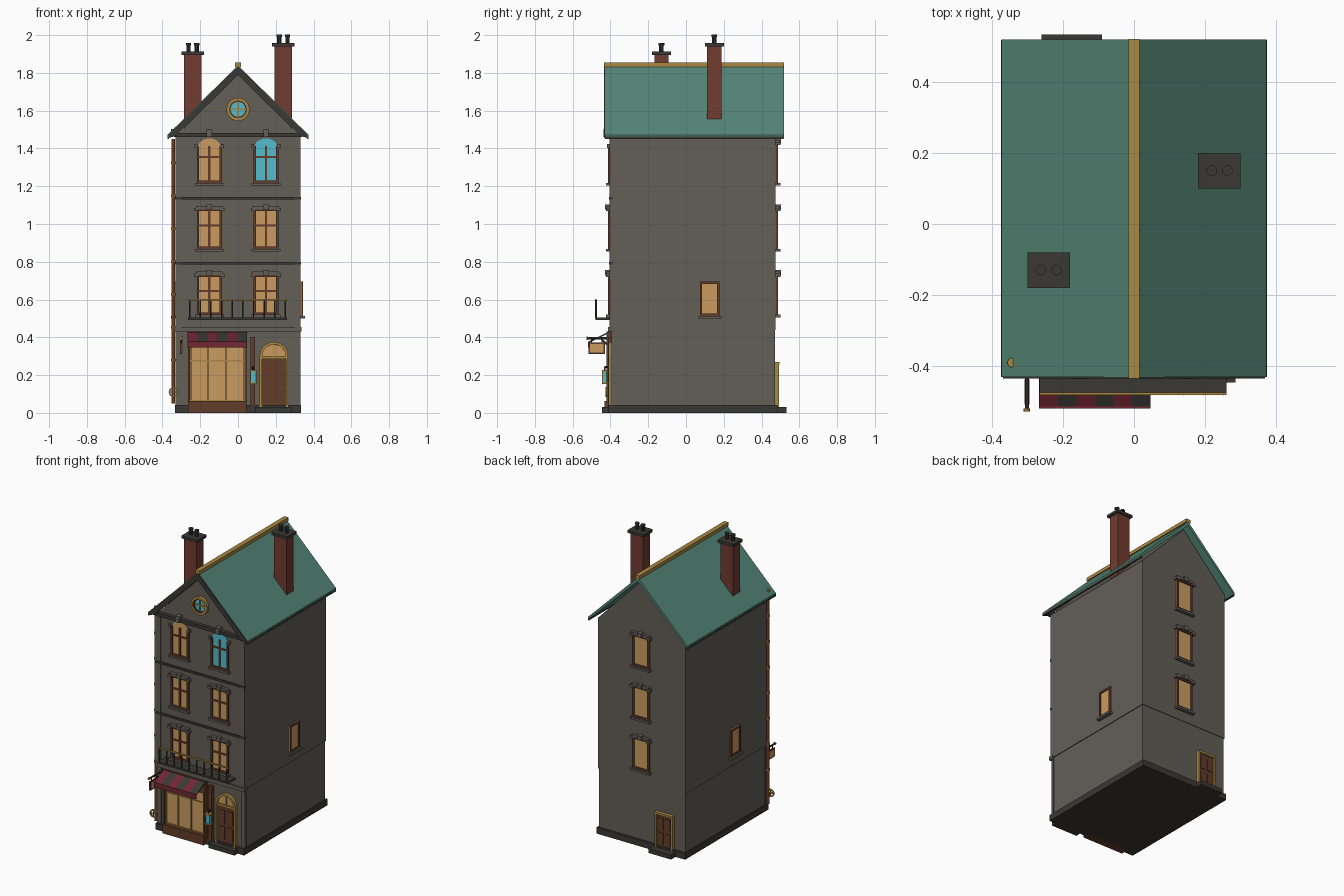
import bpy, bmesh, math
from mathutils import Matrix, Vector

if "Cube" in bpy.data.objects:
    bpy.data.objects.remove(bpy.data.objects["Cube"])

COLOURS = {
    "stone": (0.125, 0.112, 0.097), "dark_iron": (0.042, 0.040, 0.034),
    "roof_green": (0.088, 0.235, 0.180), "amber_glass": (0.60, 0.33, 0.12),
    "cyan_glass": (0.09, 0.50, 0.60), "gold": (0.40, 0.25, 0.055),
    "brick": (0.165, 0.045, 0.030), "brown_wood": (0.125, 0.045, 0.022),
    "dark_red": (0.17, 0.020, 0.032), "copper": (0.48, 0.16, 0.05)}
MATS = {}
for cname, c in COLOURS.items():
    MATS[cname] = bpy.data.materials.new(cname)
    MATS[cname].diffuse_color = (*c, 1)


class Part:
    """Collects boxes, prisms and rods into one object; local -y points out of the wall."""
    def __init__(self, name, place=Matrix()):
        self.name, self.place, self.bm, self.slots = name, place, bmesh.new(), []

    def paint(self, faces, mat):
        if mat not in self.slots:
            self.slots.append(mat)
        for f in faces:
            f.material_index = self.slots.index(mat)

    def prism(self, pts, y0, y1, mat):
        a = [self.bm.verts.new((x, y0, z)) for x, z in pts]
        b = [self.bm.verts.new((x, y1, z)) for x, z in pts]
        n = len(pts)
        faces = [self.bm.faces.new(a), self.bm.faces.new(b[::-1])]
        faces += [self.bm.faces.new((a[i], b[i], b[(i + 1) % n], a[(i + 1) % n])) for i in range(n)]
        self.paint(faces, mat)
        return self

    def box(self, x0, x1, y0, y1, z0, z1, mat):
        return self.prism([(x0, z0), (x1, z0), (x1, z1), (x0, z1)], y0, y1, mat)

    def rod(self, p, q, r, mat, sides=8):
        p, q = Vector(p), Vector(q)
        m = Matrix.Translation((p + q) / 2) @ (q - p).to_track_quat('Z', 'Y').to_matrix().to_4x4()
        ret = bmesh.ops.create_cone(self.bm, cap_ends=True, segments=sides, radius1=r,
                                    radius2=r, depth=(q - p).length, matrix=m)
        self.paint({f for v in ret["verts"] for f in v.link_faces}, mat)
        return self

    def ring(self, cx, cz, r0, r1, y0, y1, mat, a0=0, a1=360, n=24):
        def pt(r, i):
            t = math.radians(a0 + (a1 - a0) * i / n)
            return cx + r * math.cos(t), cz + r * math.sin(t)
        for i in range(n):
            self.prism([pt(r0, i), pt(r1, i), pt(r1, i + 1), pt(r0, i + 1)], y0, y1, mat)
        return self

    def done(self):
        bmesh.ops.recalc_face_normals(self.bm, faces=self.bm.faces)
        me = bpy.data.meshes.new(self.name)
        self.bm.to_mesh(me)
        self.bm.free()
        for s in self.slots:
            me.materials.append(MATS[s])
        ob = bpy.data.objects.new(self.name, me)
        ob.matrix_world = self.place
        bpy.context.collection.objects.link(ob)


def arc(cx, cz, rx, rz, n=12):
    return [(cx + rx * math.cos(math.pi * i / n), cz + rz * math.sin(math.pi * i / n)) for i in range(n + 1)]


def wall(side, u=0.0):
    turn, pos = {"front": (0, (u, -0.40, 0)), "back": (180, (u, 0.475, 0)),
                 "right": (90, (0.33, u, 0)), "left": (-90, (-0.33, u, 0))}[side]
    return Matrix.Translation(pos) @ Matrix.Rotation(math.radians(turn), 4, 'Z')


# Main walls with gable, plinth and steps
Part("ground_floor_walls").box(-.325, .325, -.388, .471, 0.03, .44, "stone").done()
Part("upper_walls").prism([(-.33, .44), (.33, .44), (.33, 1.46), (0, 1.80), (-.33, 1.46)],
                          -.40, .475, "stone").done()
Part("plinth").box(-.333, .333, -.41, .485, 0, .042, "dark_iron").done()
Part("front_step").box(.09, .285, -.445, -.40, 0, .03, "dark_iron").done()
Part("back_step").box(-.26, -.09, .47, .533, 0, .03, "dark_iron").done()

# Facade bands and corner pilasters
trim = Part("facade_trim")
trim.box(-.336, .336, -.412, -.38, .43, .455, "stone")
for z in (.785, 1.13):
    trim.box(-.333, .333, -.408, -.39, z, z + .014, "dark_iron")
for s in (-1, 1):
    trim.box(*sorted((s * .30, s * .332)), -.405, -.39, .455, 1.46, "stone")
    trim.box(*sorted((s * .30, s * .33)), -.395, -.38, .04, .43, "stone")
trim.box(-.34, .34, -.425, -.39, 1.46, 1.482, "dark_iron").done()

# Roof, barge boards and ridge
Part("roof").prism([(-.373, 1.472), (0, 1.84), (.373, 1.472), (.373, 1.452), (0, 1.812), (-.373, 1.452)],
                   -.43, .518, "roof_green").done()
barge = Part("barge_boards")
for s in (-1, 1):
    barge.prism([(s * .368, 1.472), (0, 1.836), (0, 1.79), (s * .325, 1.468), (s * .368, 1.455)],
                -.434, -.41, "dark_iron")
    barge.box(*sorted((s * .366, s * .374)), -.43, .517, 1.450, 1.462, "dark_iron")
barge.done()
Part("ridge_cap").box(-.016, .016, -.434, .52, 1.832, 1.855, "gold").done()

# Chimneys
for name, x, y, z0, top in (("left_chimney", -.24, -.13, 1.50, 1.90), ("right_chimney", .24, .15, 1.50, 1.945)):
    ch = Part(name, Matrix.Translation((x, y, 0)))
    ch.box(-.047, .047, -.038, .038, z0, top, "brick")
    ch.box(-.06, .06, -.05, .05, top - .004, top + .014, "dark_iron")
    for dx in (-.022, .022):
        ch.rod((dx, 0, top), (dx, 0, top + .055), .012, "dark_iron", 10)
        ch.rod((dx, 0, top + .046), (dx, 0, top + .057), .015, "dark_iron", 10)
    ch.done()


def window(name, place, z0, w, h, glass="amber_glass", arched=False, cross=True, hood=True):
    p, f = Part(name, place), .012
    if arched:
        p.prism([(-w + .006, z0)] + arc(0, z0 + h - .045, w - .006, .045)[::-1] + [(w - .006, z0)],
                -.005, .01, glass)
        side = h - .04
    else:
        p.box(-w, w, -.005, .01, z0, z0 + h, glass)
        p.box(-w, w, -.013, .01, z0 + h - f, z0 + h, "brown_wood")
        side = h
    for s in (-1, 1):
        p.box(*sorted((s * w, s * (w - f))), -.013, .01, z0, z0 + side, "brown_wood")
    p.box(-w, w, -.013, .01, z0, z0 + f, "brown_wood")
    if cross:
        p.box(-.006, .006, -.011, .01, z0, z0 + h - .04 * arched, "brown_wood")
        p.box(-w, w, -.011, .01, z0 + h * .56, z0 + h * .56 + .011, "brown_wood")
    p.box(-w - .01, w + .01, -.024, .01, z0 - .014, z0, "stone")
    if hood and not arched:
        t = z0 + h
        p.box(-w - .004, w + .004, -.02, .01, t - .002, t + .016, "stone")
        p.box(-.015, .015, -.028, .01, t - .004, t + .024, "stone")
        for s in (-1, 1):
            p.box(*sorted((s * (w - .012), s * (w + .014))), -.024, .01, t - .012, t + .006, "stone")
    if arched:
        p.box(-.014, .014, -.036, .01, z0 + h + .008, z0 + h + .05, "stone")
        for s in (-1, 1):
            p.box(*sorted((s * (w - .004), s * (w + .012))), -.018, .01, z0 + h - .05, z0 + h - .03, "stone")
    p.done()


# Windows: three front rows, one back column, one on each side
for row, z in enumerate((.52, .868, 1.217)):
    for label, u in (("left", -.152), ("right", .148)):
        top = row == 2
        window(f"front_window_{label}_{row + 1}", wall("front", u), z, .066, .236 if top else .212,
               "cyan_glass" if top and u > 0 else "amber_glass", top)
    window(f"back_window_{row + 1}", wall("back"), z, .062, .212, cross=False)
window("right_side_window", wall("right", .125), .513, .052, .182, cross=False, hood=False)
window("left_side_window", wall("left", -.05), .513, .052, .182, cross=False, hood=False)

# Round gable window
rw = Part("round_gable_window", wall("front"))
rw.prism(arc(0, 1.607, .05, .05) + arc(0, 1.607, -.05, -.05)[1:-1], -.006, .01, "cyan_glass")
rw.ring(0, 1.607, .047, .061, -.02, .01, "gold").ring(0, 1.607, .04, .048, -.014, .01, "brown_wood")
rw.box(-.004, .004, -.013, 0, 1.56, 1.654, "gold").box(-.047, .047, -.0125, 0, 1.603, 1.611, "gold").done()

# Shop front
shop = Part("shop_front")
shop.box(-.265, .045, -.432, -.38, 0, .062, "brown_wood")
shop.box(-.255, .035, -.408, -.38, .06, .36, "amber_glass")
shop.box(-.265, .045, -.42, -.38, .345, .43, "brown_wood")
for x in (-.265, .035):
    shop.box(x, x + .01, -.422, -.38, .06, .36, "brown_wood")
for x in (-.252, -.162, -.066, .028):
    shop.box(x, x + .006, -.416, -.40, .062, .35, "gold")
shop.box(-.255, .035, -.414, -.40, .272, .279, "gold")
shop.box(-.255, .035, -.414, -.40, .062, .069, "gold").done()
Part("shop_post").box(.065, .09, -.412, -.38, .04, .403, "brown_wood").done()

# Striped awning
awn = Part("awning", Matrix.Rotation(math.pi / 2, 4, 'Z'))
w = .314 / 6
for i in range(6):
    x = -.267 + i * w
    # profile in (y, z), swept along x
    awn.prism([(-.398, .436), (-.515, .378), (-.515, .37), (-.398, .428)], -x - w, -x,
              "dark_iron" if i % 2 else "dark_red")
awn.box(-.518, -.511, -.047, .267, .346, .379, "dark_red").done()

# Front door with arched fanlight
door = Part("front_door", Matrix.Translation((.19, -.388, 0)))
door.box(-.066, .066, -.008, .01, .03, .29, "brown_wood")
door.prism(arc(0, .30, .062, .062), -.008, .01, "amber_glass")
door.ring(0, .30, .062, .076, -.022, .01, "gold", 0, 180, 14)
door.box(-.066, .066, -.018, .01, .284, .30, "gold").box(-.003, .003, -.014, 0, .30, .365, "gold")
for s in (-1, 1):
    door.box(*sorted((s * .064, s * .076)), -.022, .01, .03, .30, "gold")
    for z in (.06, .17):
        door.box(s * .03 - .02, s * .03 + .02, -.013, 0, z, z + .09, "brown_wood")
door.box(.048, .056, -.02, 0, .15, .16, "gold").done()

# Back door
bd = Part("back_door", Matrix.Translation((-.175, .471, 0)) @ Matrix.Rotation(math.pi, 4, 'Z'))
bd.box(-.055, .055, -.01, .01, .03, .26, "brown_wood").box(-.067, .067, -.024, .01, .256, .27, "gold")
for s in (-1, 1):
    bd.box(*sorted((s * .055, s * .067)), -.022, .01, .03, .258, "gold")
    for z in (.055, .155):
        bd.box(s * .026 - .018, s * .026 + .018, -.015, 0, z, z + .08, "brown_wood")
bd.done()

# Balcony
bal = Part("balcony").box(-.265, .26, -.48, -.395, .493, .504, "dark_iron")
bal.box(-.265, .26, -.481, -.473, .595, .604, "gold")
for i in range(10):
    x = -.256 + i * .507 / 9
    bal.rod((x, -.477, .50), (x, -.477, .598), .0045, "dark_iron", 6)
bal.done()

# Drainpipe with clips and valve wheel
pipe = Part("drainpipe").rod((-.342, -.39, .05), (-.342, -.39, 1.45), .010, "copper", 10)
for i in range(8):
    z = .28 + i * .174
    pipe.rod((-.342, -.39, z - .006), (-.342, -.39, z + .006), .014, "gold", 10)
pipe.done()
wheel = Part("valve_wheel").ring(-.34, .11, .019, .027, -.425, -.415, "gold", n=16)
wheel.rod((-.34, -.39, .11), (-.34, -.425, .11), .006, "gold")
wheel.box(-.36, -.32, -.423, -.417, .107, .113, "gold")
wheel.box(-.343, -.337, -.423, -.417, .09, .13, "gold").done()

# Hanging sign and wall lantern
sign = Part("hanging_sign").box(-.306, -.296, -.515, -.43, .312, .372, "brown_wood")
sign.box(-.308, -.294, -.508, -.437, .32, .364, "amber_glass")
sign.rod((-.301, -.385, .395), (-.301, -.52, .395), .006, "dark_iron")
sign.rod((-.301, -.39, .335), (-.301, -.45, .393), .004, "dark_iron", 6)
sign.rod((-.301, -.518, .395), (-.301, -.527, .395), .009, "gold")
for y in (-.50, -.445):
    sign.rod((-.301, y, .37), (-.301, y, .395), .003, "dark_iron", 6)
sign.box(-.309, -.293, -.395, -.385, .32, .41, "dark_iron").done()
lamp = Part("wall_lantern", Matrix.Translation((.08, -.43, 0)))
lamp.box(-.014, .014, -.012, .012, .16, .22, "cyan_glass")
for z in (.152, .218):
    lamp.box(-.02, .02, -.016, .016, z, z + .01, "gold")
for s in (-1, 1):
    for t in (-1, 1):
        lamp.rod((s * .015, t * .012, .155), (s * .015, t * .012, .222), .003, "gold", 6)
lamp.rod((0, 0, .226), (0, 0, .245), .005, "dark_iron").rod((0, 0, .243), (0, .04, .243), .005, "dark_iron").done()

for m in bpy.data.materials:
    if m.users and not m.is_grease_pencil:
        m.use_nodes = True
        m.node_tree.nodes["Principled BSDF"].inputs["Base Color"].default_value = m.diffuse_color
